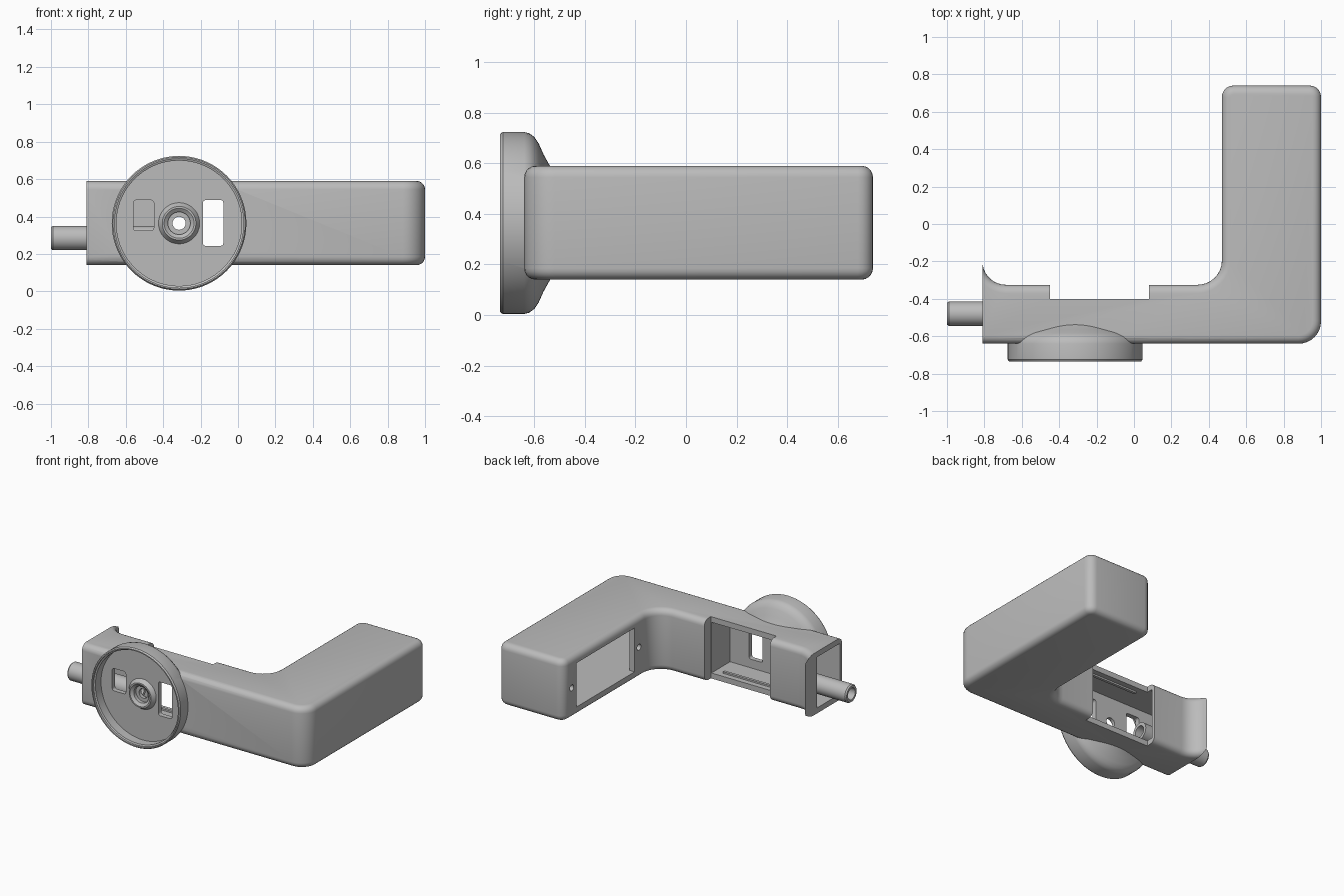
import bpy, bmesh
from math import sin, cos, pi, radians
from mathutils import Vector, Matrix

if "Cube" in bpy.data.objects:
    bpy.data.objects.remove(bpy.data.objects["Cube"], do_unlink=True)

grey = bpy.data.materials.new("plain_grey")
grey.use_nodes = True
grey.diffuse_color = (0.5, 0.5, 0.5, 1)
grey.node_tree.nodes["Principled BSDF"].inputs["Base Color"].default_value = (0.5, 0.5, 0.5, 1)


def finish(bm, name):
    bmesh.ops.recalc_face_normals(bm, faces=bm.faces)
    mesh = bpy.data.meshes.new(name)
    bm.to_mesh(mesh)
    bm.free()
    mesh.materials.append(grey)
    ob = bpy.data.objects.new(name, mesh)
    bpy.context.collection.objects.link(ob)
    return ob


def arc(cx, cy, r, start, end, n=8):
    angles = [radians(start + (end - start) * i / n) for i in range(n + 1)]
    return [(cx + r * cos(a), cy + r * sin(a)) for a in angles]


def box(name, x, y, z, rounding=0):
    """Box from ranges; rounding softens the edges that run along y."""
    bm = bmesh.new()
    bmesh.ops.create_cube(bm, size=1)
    for v in bm.verts:
        v.co = [r[0] + (r[1] - r[0]) * (c + 0.5) for r, c in zip((x, y, z), v.co)]
    if rounding:
        edges = [e for e in bm.edges
                 if abs(e.verts[0].co.y - e.verts[1].co.y) > 0.01]
        bmesh.ops.bevel(bm, geom=edges, offset=rounding, segments=3,
                        profile=0.5, affect='EDGES')
    return finish(bm, name)


def lathe(name, profile, centre, turn=0, steps=72):
    """Spin a closed (radius, y) profile about y, then turn it about z."""
    bm = bmesh.new()
    verts = [bm.verts.new((r, y, 0)) for r, y in profile]
    edges = [bm.edges.new((a, b)) for a, b in zip(verts, verts[1:] + verts[:1])
             if a.co.x + b.co.x > 0]
    bmesh.ops.spin(bm, geom=verts + edges, cent=(0, 0, 0), axis=(0, 1, 0),
                   angle=2 * pi, steps=steps)
    bmesh.ops.remove_doubles(bm, verts=bm.verts, dist=0.0001)
    place = Matrix.Translation(centre) @ Matrix.Rotation(turn, 4, 'Z')
    bmesh.ops.transform(bm, matrix=place, verts=bm.verts)
    return finish(bm, name)


def rod(name, r, y0, y1, centre, turn=0):
    return lathe(name, [(0, y0), (r, y0), (r, y1), (0, y1)], centre, turn, 32)


def combine(ob, other, operation):
    mod = ob.modifiers.new(operation.lower(), 'BOOLEAN')
    mod.operation, mod.solver, mod.object = operation, 'EXACT', other
    bpy.context.view_layer.objects.active = ob
    bpy.ops.object.modifier_apply(modifier=mod.name)
    bpy.data.objects.remove(other, do_unlink=True)


def smooth(ob):
    bpy.ops.object.select_all(action='DESELECT')
    ob.select_set(True)
    bpy.context.view_layer.objects.active = ob
    bpy.ops.object.shade_smooth_by_angle(angle=radians(32))


# L-shaped housing with rounded top and bottom edges
LOW, HIGH = 0.14, 0.59
outline = [(-0.95, -0.64)]
outline += arc(0.88, -0.52, 0.12, -90, 0)
outline += arc(0.94, 0.68, 0.06, 0, 90, 5)
outline += arc(0.53, 0.68, 0.06, 90, 180, 5)
outline += arc(0.34, -0.195, 0.13, 0, -90)
outline += arc(-0.685, -0.2, 0.125, -90, -170)
outline += [(-0.95, 0.2)]
bm = bmesh.new()
base = bm.faces.new([bm.verts.new((x, y, LOW)) for x, y in outline])
top = bmesh.ops.extrude_face_region(bm, geom=[base])
bmesh.ops.translate(bm, vec=(0, 0, HIGH - LOW),
                    verts=[v for v in top["geom"] if isinstance(v, bmesh.types.BMVert)])
bmesh.ops.recalc_face_normals(bm, faces=bm.faces)
rims = [e for e in bm.edges
        if abs(e.verts[0].co.z - e.verts[1].co.z) < 0.001
        and max(v.co.x for v in e.verts) > -0.94]
bmesh.ops.bevel(bm, geom=rims, offset=0.045, segments=5, profile=0.5,
                affect='EDGES', clamp_overlap=False)
housing = finish(bm, "housing")
combine(housing, box("end_trim", (-2, -0.81), (-2, 2), (-1, 2)), 'DIFFERENCE')

# Round mounting cup with a flared back and a central boss
HUB = Vector((-0.315, 0, 0.364))
cup = lathe("cup", [
    (0, -0.63), (0.06, -0.63), (0.06, -0.665), (0.08, -0.68), (0.09, -0.68),
    (0.11, -0.65), (0.335, -0.65), (0.335, -0.715), (0.345, -0.72),
    (0.345, -0.735), (0.353, -0.735), (0.36, -0.725), (0.36, -0.64),
    (0.355, -0.62), (0.34, -0.6), (0.315, -0.583), (0.27, -0.563),
    (0.22, -0.535), (0, -0.535)], HUB)
combine(housing, cup, 'UNION')

# Hollow interiors, rear window, lid opening and holes in the cup floor
SIDE = radians(-90)
cutters = [
    box("short_cavity", (-1, 0.075), (-0.615, -0.35), (0.18, 0.55)),
    box("rear_window", (-0.45, 0.08), (-0.4, 0.1), (0, 1)),
    box("long_cavity", (0.51, 0.96), (-0.59, 0.69), (0.205, 0.525)),
    box("lid_opening", (0.4, 0.6), (-0.08, 0.59), (0.205, 0.525)),
    box("left_slot", (-0.56, -0.45), (-0.7, -0.5), (0.325, 0.488), 0.015),
    box("right_slot", (-0.188, -0.078), (-0.7, -0.5), (0.243, 0.488), 0.015),
    rod("hub_bore", 0.035, -0.8, -0.5, HUB),
]
cutters += [rod("screw_hole", 0.022, -0.1, 0.035, (0.47, y, 0.365), SIDE)
            for y in (-0.13, 0.645)]
for cutter in cutters:
    combine(housing, cutter, 'DIFFERENCE')
smooth(housing)

# Thin guide rails on the cavity floor and ceiling
for name, z in (("lower_rail", 0.177), ("upper_rail", 0.538)):
    box(name, (-0.39, 0.01), (-0.46, -0.44), (z, z + 0.015))

# Hollow pipe entering through the open end
pipe = lathe("pipe", [(0.042, -0.5), (0.058, -0.5), (0.065, -0.49),
                      (0.065, 0.05), (0.042, 0.05)],
             (-0.5, -0.48, 0.285), SIDE, 40)
smooth(pipe)
